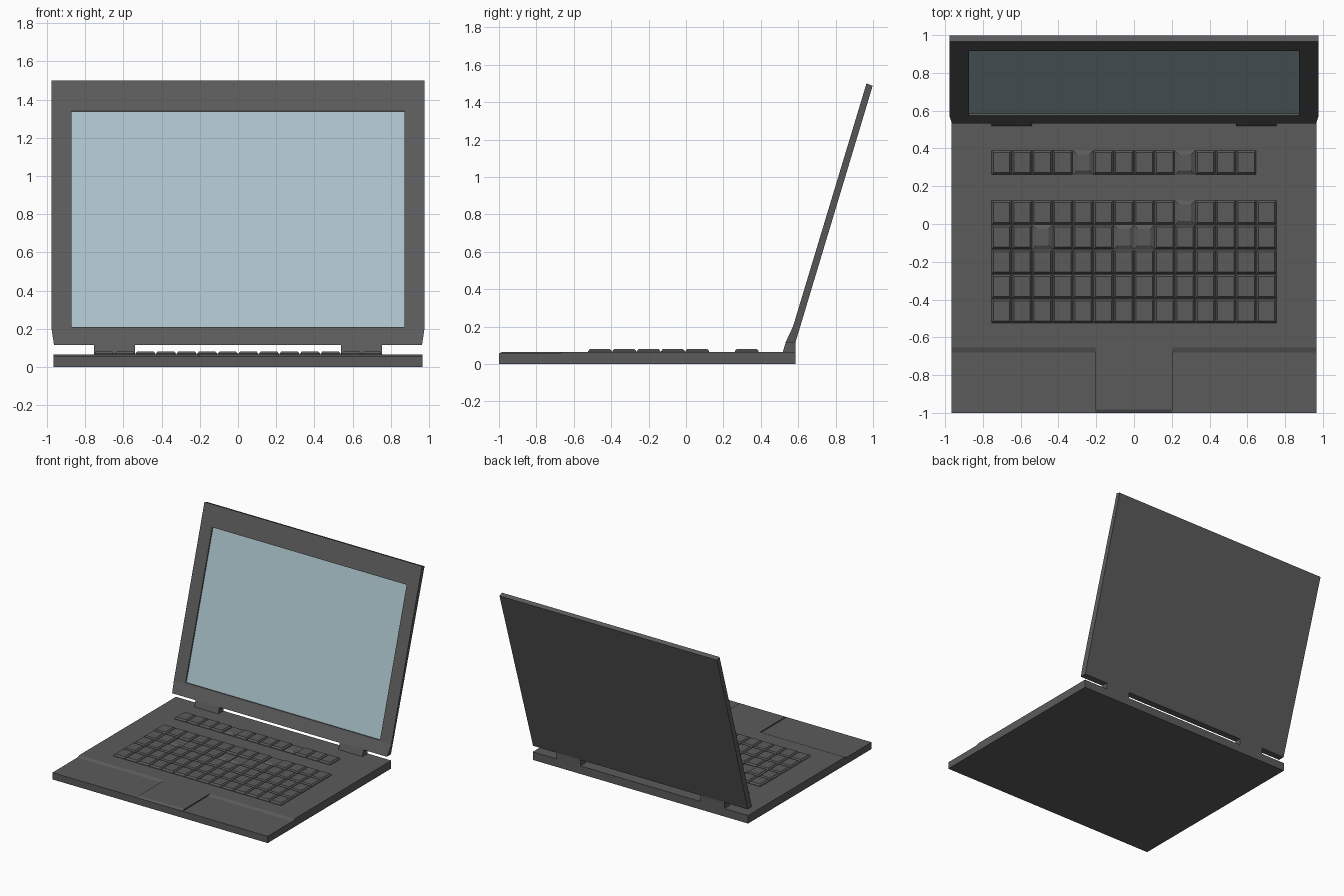
import bpy, bmesh
from mathutils import Vector

cube = bpy.data.objects.get("Cube")
if cube:
    bpy.data.objects.remove(cube, do_unlink=True)


def material(name, rgb):
    mat = bpy.data.materials.new(name)
    mat.use_nodes = True
    mat.diffuse_color = (*rgb, 1)
    mat.node_tree.nodes["Principled BSDF"].inputs["Base Color"].default_value = (*rgb, 1)
    return mat


GREY = material("dark grey casing", (0.105, 0.105, 0.105))
BLUE = material("pale blue screen", (0.40, 0.54, 0.59))


def finish(name, bm, *mats):
    bmesh.ops.recalc_face_normals(bm, faces=bm.faces)
    mesh = bpy.data.meshes.new(name)
    bm.to_mesh(mesh)
    bm.free()
    for mat in mats:
        mesh.materials.append(mat)
    obj = bpy.data.objects.new(name, mesh)
    bpy.context.collection.objects.link(obj)
    return obj


def prism(bm, profile, x0, x1):
    """Extrude a (y, z) side profile from x0 to x1; returns the side walls."""
    a = [bm.verts.new((x0, y, z)) for y, z in profile]
    b = [bm.verts.new((x1, y, z)) for y, z in profile]
    bm.faces.new(a)
    bm.faces.new(b[::-1])
    n = len(profile)
    return [bm.faces.new((a[i], a[(i + 1) % n], b[(i + 1) % n], b[i])) for i in range(n)]


W, TOP, PALM, BACK = 0.967, 0.065, 0.055, 0.585

# Base with lowered palm rests
bm = bmesh.new()
prism(bm, [(-1, 0), (-1, PALM), (-0.68, PALM), (-0.655, TOP), (BACK, TOP), (BACK, 0)], -W, W)
finish("base", bm, GREY)

# Raised pad between the palm rests, chamfered at the front
bm = bmesh.new()
prism(bm, [(-1, PALM), (-0.982, TOP), (-0.655, TOP), (-0.68, PALM)], -0.205, 0.205)
finish("touch_pad", bm, GREY)


# Keyboard: tapered keys, a few with a smaller cap
PITCH_X, PITCH_Y, LEFT = 0.1079, 0.13, -0.755
SMALL = {(0, 4), (0, 9), (1, 9), (2, 2), (2, 6), (2, 7)}


def key_row(row, y_top, count):
    bm = bmesh.new()
    for i in range(count):
        cx, cy = LEFT + PITCH_X * (i + 0.5), y_top - PITCH_Y / 2
        cap = 0.010 if (row, i) in SMALL else 0
        loops = []
        for hx, hy, z in ((0.0525, 0.0635, TOP - 0.005), (0.0525, 0.0635, TOP + 0.004),
                          (0.043 - cap, 0.053 - cap, 0.081)):
            loops.append([bm.verts.new((cx + sx * hx, cy + sy * hy, z))
                          for sx, sy in ((-1, -1), (1, -1), (1, 1), (-1, 1))])
        for lo, hi in zip(loops, loops[1:]):
            for k in range(4):
                m = (k + 1) % 4
                bm.faces.new((lo[k], lo[m], hi[m], hi[k]))
        bm.faces.new(loops[0][::-1])
        bm.faces.new(loops[-1])
    finish(f"key_row_{row}", bm, GREY)


key_row(0, 0.39, 13)
for r in range(5):
    key_row(r + 1, 0.125 - r * PITCH_Y, 14)

# Hinges
for side, s in (("left", 1), ("right", -1)):
    bm = bmesh.new()
    prism(bm, [(0.516, 0.06), (0.534, 0.118), (BACK, 0.118), (BACK, 0.06)], s * 0.54, s * 0.755)
    finish(f"{side}_hinge", bm, GREY)

# Lid: leaning slab with a thicker foot and a recessed screen
LID_W, FOOT, KINK, HEAD = 0.977, 0.115, 0.2, 1.5
FRONT_LOW, FRONT_HIGH = Vector((0.572, KINK)), Vector((0.965, HEAD))
bm = bmesh.new()
walls = prism(bm, [(0.532, FOOT), FRONT_LOW, FRONT_HIGH, (0.998, 1.487), (BACK, FOOT)], -LID_W, LID_W)
front = walls[1]
for v in bm.verts:
    if v.co.z < KINK - 0.01:
        v.co.x *= 0.987

# Frame the screen opening, then push it back
bmesh.ops.inset_region(bm, faces=[front], thickness=0.05)
for v in front.verts:
    upper = v.co.z > 0.8
    z = 1.34 if upper else 0.21
    y = FRONT_LOW.lerp(FRONT_HIGH, (z - KINK) / (HEAD - KINK)).x
    v.co = (0.873 if v.co.x > 0 else -0.873, y, z)
bmesh.ops.inset_region(bm, faces=[front], thickness=0.0005)
direction = Vector((0, HEAD - KINK, FRONT_LOW.x - FRONT_HIGH.x)).normalized()
for v in front.verts:
    v.co += direction * 0.01
front.material_index = 1
finish("lid", bm, GREY, BLUE)
